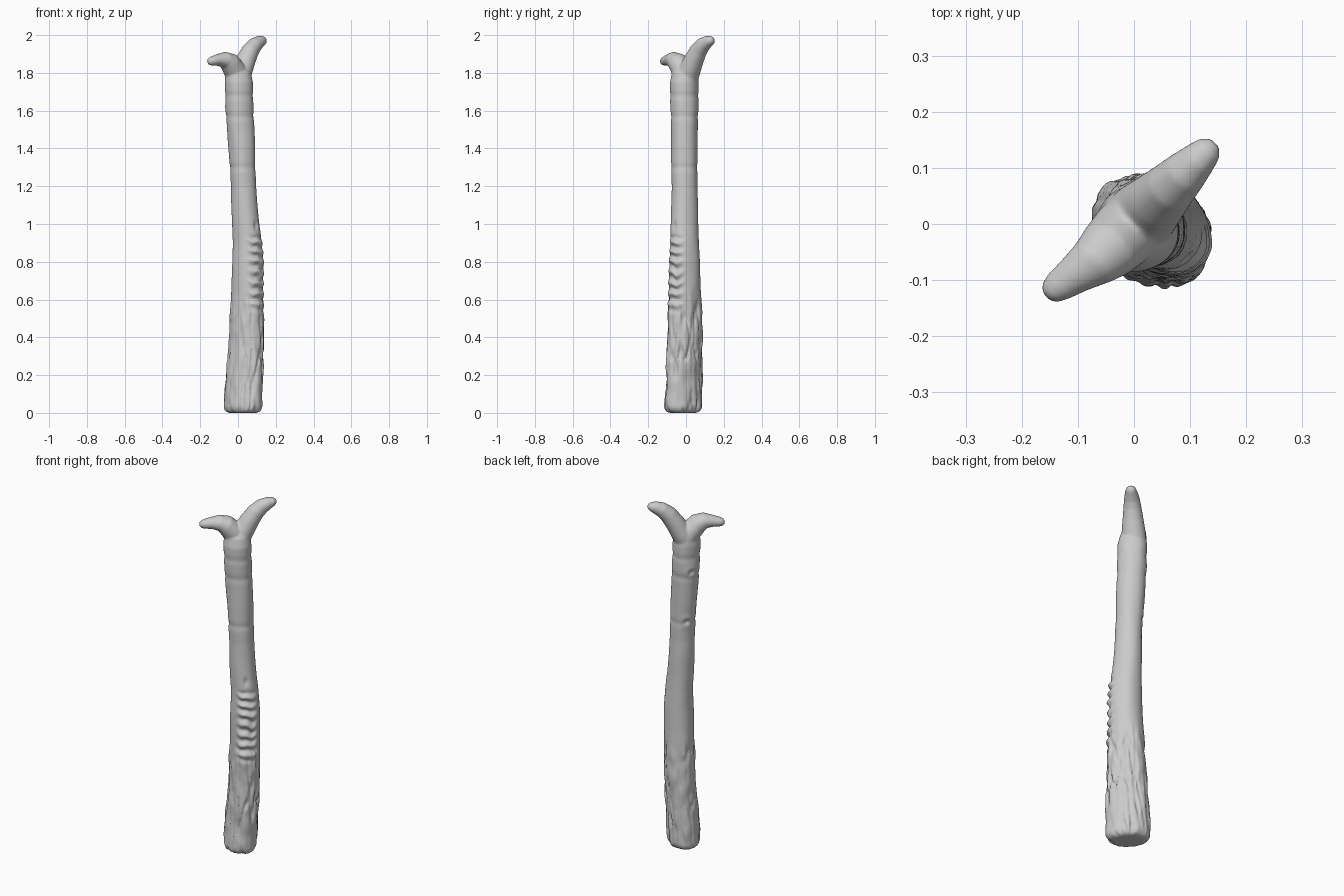
import bpy, bmesh
from math import sin, cos, pi, exp, radians, sqrt
from mathutils import Vector, noise

if "Cube" in bpy.data.objects:
    bpy.data.objects.remove(bpy.data.objects["Cube"])

D = Vector((1, 1, 0)).normalized()    # direction in which the fork spreads
E = Vector((1, -1, 0)).normalized()   # wide direction of the base

# trunk stations: z, centre x, centre y, half width along E, half width along D
STATIONS = [(0, .025, -.017, .116, .085), (.2, .033, -.012, .110, .083),
            (.4, .045, -.005, .102, .080), (.6, .048, -.005, .093, .079),
            (.8, .052, -.008, .087, .077), (.9, .048, -.008, .081, .073),
            (1.0, .040, -.008, .075, .070), (1.2, .030, -.008, .068, .066),
            (1.4, .020, -.008, .072, .069), (1.6, .008, -.008, .075, .073),
            (1.75, .003, -.010, .076, .073), (1.80, 0, -.008, .067, .067),
            (1.84, 0, 0, .045, .045)]


def station(z):
    for a, b in zip(STATIONS, STATIONS[1:]):
        if z <= b[0]:
            t = (z - a[0]) / (b[0] - a[0])
            return [p + (q - p) * t for p, q in zip(a, b)]
    return STATIONS[-1]


def step(a, b, v):
    t = min(max((v - a) / (b - a), 0), 1)
    return t * t * (3 - 2 * t)


def spot(ang, z, a0, z0, wa, wz):
    d = (ang - radians(a0) + pi) % (2 * pi) - pi
    return exp(-(d / wa) ** 2 - ((z - z0) / wz) ** 2)


def relief(ang, z):
    """Bark grooves, horizontal wrinkles, knots and gentle rings."""
    c, s = cos(ang), sin(ang)
    r = .004 * noise.noise(Vector((c * 1.2, s * 1.2, z * 5)))
    # long bark grooves low down
    low = 1 - step(.5, .68, z)
    n = noise.noise(Vector((c * 2.8 + 5, s * 2.8, z * 3.2)))
    side = .45 + .55 * step(-.6, .4, c)
    r += low * side * (.003 - .015 * exp(-(n / .09) ** 2))
    r += low * .006 * noise.noise(Vector((c * 3, s * 3 + 9, z * 13)))
    # stacked wrinkles on the front right
    d = (ang + pi / 4 + pi) % (2 * pi) - pi
    mask = exp(-(d / .62) ** 4) * step(.5, .6, z) * (1 - step(.91, .96, z))
    wob = noise.noise(Vector((d * 2, 3, z * 7)))
    r += mask * .009 * sin(2 * pi * z / .056 + d * 1.3 + wob * 2.2)
    # knots on the back
    for a0, z0 in ((142, 1.31), (150, 1.6)):
        r += .007 * spot(ang, z, a0, z0, .42, .032) - .017 * spot(ang, z, a0, z0, .2, .014)
    r -= .010 * spot(ang, z, -45, .99, .12, .02)
    # faint rings on the upper stem
    for z0 in (1.30, 1.57, 1.68):
        r -= .003 * exp(-((z - z0) / .018) ** 2)
    return r


def skin(bm, rings):
    loops = [[bm.verts.new(p) for p in ring] for ring in rings]
    for a, b in zip(loops, loops[1:]):
        for i in range(len(a)):
            j = (i + 1) % len(a)
            bm.faces.new((a[i], a[j], b[j], b[i]))
    bm.faces.new(loops[0][::-1])
    bm.faces.new(loops[-1])


def trunk_rings(sides=96, count=370):
    rings = []
    for k in range(count):
        z = 1.84 * k / (count - 1)
        _, cx, cy, a, b = station(z)
        # rounded foot
        foot = 1 - .32 * (1 - sqrt(1 - (1 - min(z / .04, 1)) ** 2))
        ring = []
        for i in range(sides):
            ang = 2 * pi * i / sides
            v = Vector((cos(ang), sin(ang), 0))
            rad = 1 / sqrt((v.dot(E) / a) ** 2 + (v.dot(D) / b) ** 2)
            rad = (rad + relief(ang, z)) * foot
            ring.append(Vector((cx, cy, z)) + v * rad)
        rings.append(ring)
    return rings


def prong_rings(path, sides=24):
    """path points: distance along D, offset along E, z, radius, flatness."""
    pts = [D * d + E * e + Vector((0, 0, z)) for d, e, z, _, _ in path]
    rings = []
    for k, p in enumerate(pts):
        t = (pts[min(k + 1, len(pts) - 1)] - pts[max(k - 1, 0)]).normalized()
        up = t.cross(E).normalized()
        r, w = path[k][3:]
        rings.append([p + E * (r * w * cos(2 * pi * i / sides))
                      + up * (r * sin(2 * pi * i / sides)) for i in range(sides)])
    return rings


bm = bmesh.new()
skin(bm, trunk_rings())
# tall prong and short prong of the fork
skin(bm, prong_rings([(-.005, 0, 1.75, .058, 1.1), (.025, 0, 1.81, .056, 1.1),
                      (.06, 0, 1.87, .051, 1.05), (.095, 0, 1.92, .046, 1),
                      (.13, 0, 1.95, .040, 1), (.165, 0, 1.966, .032, 1),
                      (.19, 0, 1.972, .023, 1.1), (.204, 0, 1.973, .010, 1.2)]))
skin(bm, prong_rings([(.01, 0, 1.76, .058, 1.1), (-.03, 0, 1.82, .058, 1.05),
                      (-.065, 0, 1.856, .053, 1.05), (-.10, -.002, 1.870, .042, 1.1),
                      (-.14, -.01, 1.868, .031, 1.15), (-.175, -.016, 1.863, .025, 1.15),
                      (-.192, -.018, 1.861, .020, 1.1), (-.202, -.018, 1.861, .010, 1.1)]))
bmesh.ops.recalc_face_normals(bm, faces=bm.faces)
me = bpy.data.meshes.new("forked_branch")
bm.to_mesh(me)
bm.free()
branch = bpy.data.objects.new("forked_branch", me)
bpy.context.collection.objects.link(branch)
for p in me.polygons:
    p.use_smooth = True

# fuse trunk and prongs into one skin and soften the joints
fuse = branch.modifiers.new("fuse", 'REMESH')
fuse.mode = 'VOXEL'
fuse.voxel_size = .0055
fuse.use_smooth_shade = True
soft = branch.modifiers.new("soften", 'SMOOTH')
soft.factor = .5
soft.iterations = 4
